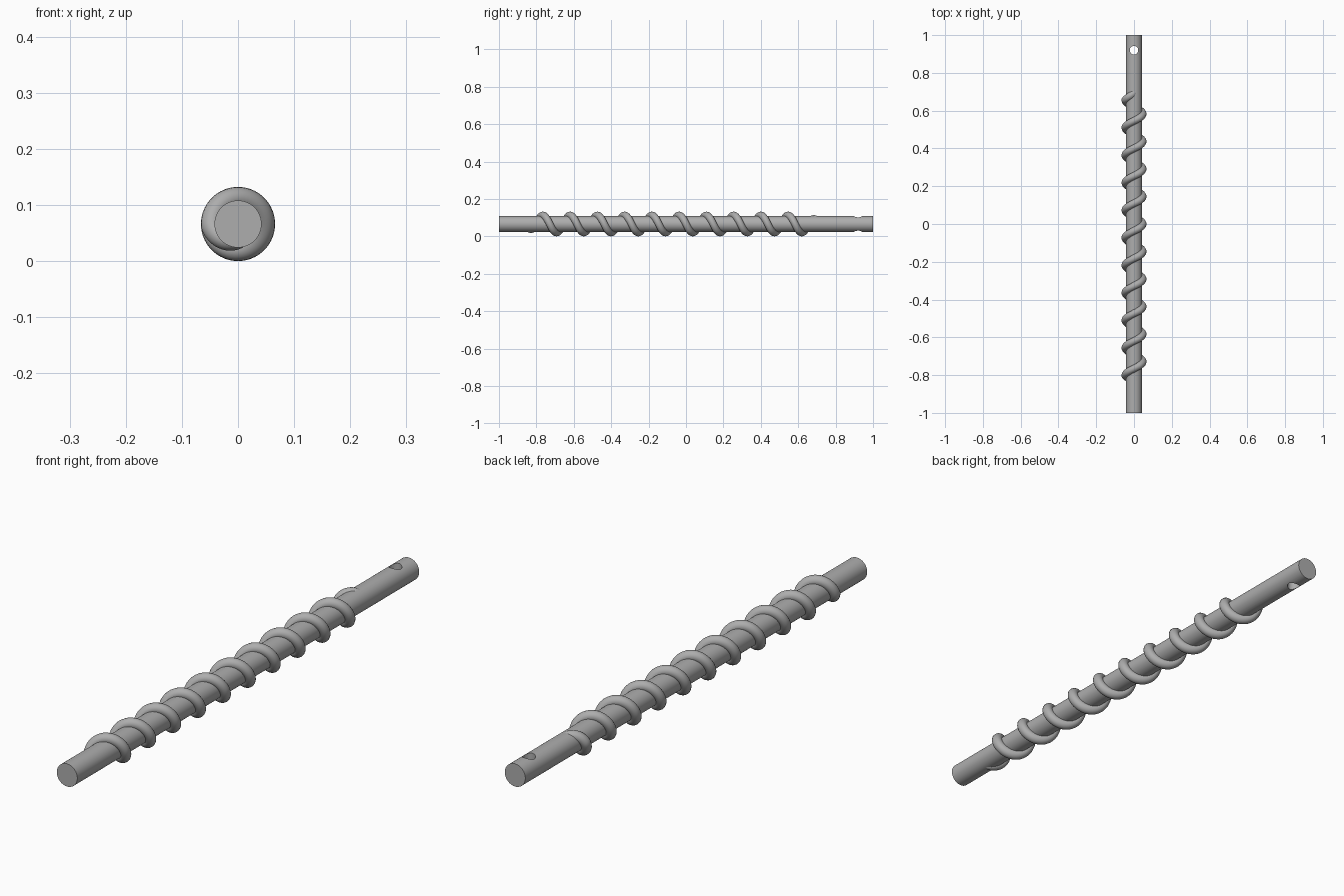
import bpy, bmesh, math
from mathutils import Vector

if "Cube" in bpy.data.objects:
    bpy.data.objects.remove(bpy.data.objects["Cube"])

AXIS_Z = 0.066       # height of the shaft axis
SHAFT_R = 0.042
CORE_R = 0.0465      # radius of the helix centre line
BEAD_R = 0.0195      # radius of the round thread section
PITCH = 0.1457
TURNS = 10.5
START_Y = -0.838

steel = bpy.data.materials.new("steel grey")
steel.diffuse_color = (0.42, 0.42, 0.42, 1)
steel.use_nodes = True
steel.node_tree.nodes["Principled BSDF"].inputs["Base Color"].default_value = steel.diffuse_color


def smooth(obj):
    bpy.ops.object.select_all(action='DESELECT')
    obj.select_set(True)
    bpy.context.view_layer.objects.active = obj
    bpy.ops.object.shade_smooth_by_angle(angle=math.radians(35))


# Shaft: a long rod lying along y
bpy.ops.mesh.primitive_cylinder_add(vertices=64, radius=SHAFT_R, depth=2,
                                    location=(0, 0, AXIS_Z),
                                    rotation=(math.pi / 2, 0, 0))
shaft = bpy.context.object
shaft.name = "shaft"
shaft.data.materials.append(steel)

# Pin hole drilled vertically near the back end
bpy.ops.mesh.primitive_cylinder_add(vertices=40, radius=0.0225, depth=0.3,
                                    location=(0, 0.92, AXIS_Z))
drill = bpy.context.object
drill.name = "pin_hole_cutter"
drill.hide_render = True
drill.data.materials.append(steel)
cut = shaft.modifiers.new("pin_hole", 'BOOLEAN')
cut.operation = 'DIFFERENCE'
cut.solver = 'EXACT'
cut.object = drill
bpy.context.view_layer.objects.active = shaft
bpy.ops.object.modifier_apply(modifier=cut.name)
bpy.data.objects.remove(drill)
smooth(shaft)

# Thread: round section swept along a helix that sinks into the shaft at both ends
STEPS, SIDES, OVER, FADE = 500, 20, 0.04, 0.27
bm = bmesh.new()
rings = []
for i in range(STEPS + 1):
    t = -OVER + (TURNS + 2 * OVER) * i / STEPS
    a = 2 * math.pi * t
    ramp = min(1, (t + OVER) / FADE, (TURNS + OVER - t) / FADE)
    r = CORE_R - (CORE_R + BEAD_R - SHAFT_R) * (1 - ramp)
    out = Vector((-math.sin(a), 0, -math.cos(a)))
    tangent = Vector((-math.cos(a) * CORE_R, PITCH / (2 * math.pi),
                      math.sin(a) * CORE_R)).normalized()
    side = tangent.cross(out)
    centre = Vector((0, START_Y + PITCH * t, AXIS_Z)) + out * r
    rings.append([bm.verts.new(centre + BEAD_R * (out * math.cos(b) + side * math.sin(b)))
                  for b in (2 * math.pi * k / SIDES for k in range(SIDES))])
for p, q in zip(rings, rings[1:]):
    for k in range(SIDES):
        n = (k + 1) % SIDES
        bm.faces.new((p[k], p[n], q[n], q[k]))
bm.faces.new(rings[0])
bm.faces.new(rings[-1])
bmesh.ops.recalc_face_normals(bm, faces=bm.faces)
mesh = bpy.data.meshes.new("spiral_thread")
bm.to_mesh(mesh)
bm.free()
thread = bpy.data.objects.new("spiral_thread", mesh)
bpy.context.collection.objects.link(thread)
mesh.materials.append(steel)
smooth(thread)
